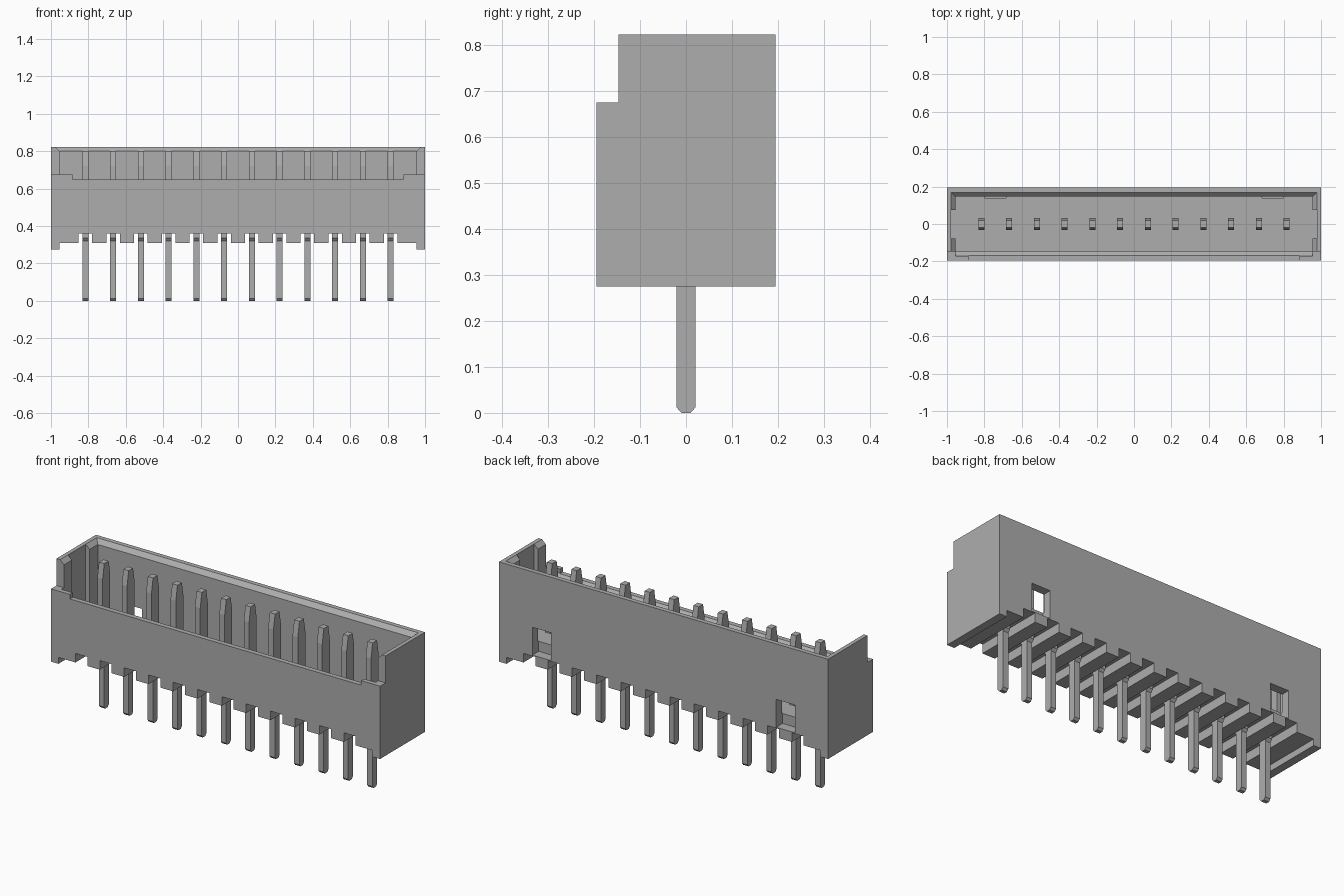
import bpy, bmesh
from mathutils import Vector

cube = bpy.data.objects.get("Cube")
if cube:
    bpy.data.objects.remove(cube, do_unlink=True)

grey = bpy.data.materials.new("plain_grey")
grey.use_nodes = True
COLOUR = (0.42, 0.42, 0.42, 1)
grey.diffuse_color = COLOUR
grey.node_tree.nodes["Principled BSDF"].inputs["Base Color"].default_value = COLOUR

PINS, PITCH = 12, 0.1483
PIN_X = [(i - (PINS - 1) / 2) * PITCH for i in range(PINS)]


def make(name, bm):
    bmesh.ops.recalc_face_normals(bm, faces=bm.faces)
    mesh = bpy.data.meshes.new(name)
    bm.to_mesh(mesh)
    bm.free()
    mesh.materials.append(grey)
    obj = bpy.data.objects.new(name, mesh)
    bpy.context.collection.objects.link(obj)
    return obj


def prism(name, profile, x0, x1):
    """Extrude a (y, z) outline along x."""
    bm = bmesh.new()
    face = bm.faces.new([bm.verts.new((x0, y, z)) for y, z in profile])
    out = bmesh.ops.extrude_face_region(bm, geom=[face])
    verts = [v for v in out["geom"] if isinstance(v, bmesh.types.BMVert)]
    bmesh.ops.translate(bm, verts=verts, vec=Vector((x1 - x0, 0, 0)))
    return make(name, bm)


def box(name, x0, x1, y0, y1, z0, z1):
    return prism(name, [(y0, z0), (y1, z0), (y1, z1), (y0, z1)], x0, x1)


def mouth(name, hx0, hy0, z0, hx1, hy1, z1):
    """Rectangular funnel from a lower to an upper size."""
    bm = bmesh.new()
    rings = []
    for hx, hy, z in ((hx0, hy0, z0), (hx1, hy1, z1)):
        rings.append([bm.verts.new((sx * hx, sy * hy, z))
                      for sx, sy in ((-1, -1), (1, -1), (1, 1), (-1, 1))])
    low, high = rings
    bm.faces.new(low[::-1])
    bm.faces.new(high)
    for i in range(4):
        j = (i + 1) % 4
        bm.faces.new((low[i], low[j], high[j], high[i]))
    return make(name, bm)


def cut(target, cutter):
    mod = target.modifiers.new("cut", "BOOLEAN")
    mod.operation = "DIFFERENCE"
    mod.solver = "EXACT"
    mod.object = cutter
    dg = bpy.context.evaluated_depsgraph_get()
    mesh = bpy.data.meshes.new_from_object(target.evaluated_get(dg))
    target.modifiers.clear()
    target.data = mesh
    bpy.data.objects.remove(cutter, do_unlink=True)


# Housing shell with a low front wall
FLOOR, INX, INY = 0.42, 0.955, 0.147
housing = prism("housing", [(-0.195, 0.275), (0.195, 0.275), (0.195, 0.823),
                            (-INY, 0.823), (-INY, 0.675), (-0.195, 0.675)], -1, 1)
# Open cavity and its flared rim
cut(housing, box("cavity", -INX, INX, -INY, INY, FLOOR, 0.9))
cut(housing, mouth("rim_flare", INX, INY, 0.800, 0.978, 0.170, 0.8235))
# Dip along the front wall, and the slope on its inner edge
cut(housing, box("front_dip", -0.885, 0.885, -0.3, -0.14, 0.65, 0.9))
cut(housing, prism("front_slope", [(-0.17, 0.72), (-0.17, 0.652), (-INY, 0.63),
                                   (-0.13, 0.63), (-0.13, 0.72)], -INX, INX))
# Vertical grooves in the end walls and windows through the back wall
for s in (-1, 1):
    x0, x1 = sorted((s * 0.9, s * 0.978))
    cut(housing, box("end_groove", x0, x1, -0.078, 0.075, FLOOR, 0.9))
    x0, x1 = sorted((s * 0.685, s * 0.798))
    cut(housing, box("window", x0, x1, 0.14, 0.3, 0.365, 0.518))
# Raised underside between the end feet, with a channel across each pin
cut(housing, box("underside", -INX, INX, -0.3, 0.3, 0.2, 0.31))
for x in PIN_X:
    cut(housing, box("channel", x - 0.036, x + 0.036, -0.3, 0.3, 0.25, 0.36))

# Contact pins: narrow tail, wider upper blade with tapered tip
half = [(0.010, 0.0), (0.0205, 0.012), (0.0205, 0.32), (0.033, 0.335),
        (0.033, 0.72), (0.019, 0.80)]
outline = half + [(-y, z) for y, z in reversed(half)]
for i, x in enumerate(PIN_X):
    prism(f"pin_{i + 1}", outline, x - 0.016, x + 0.016)
